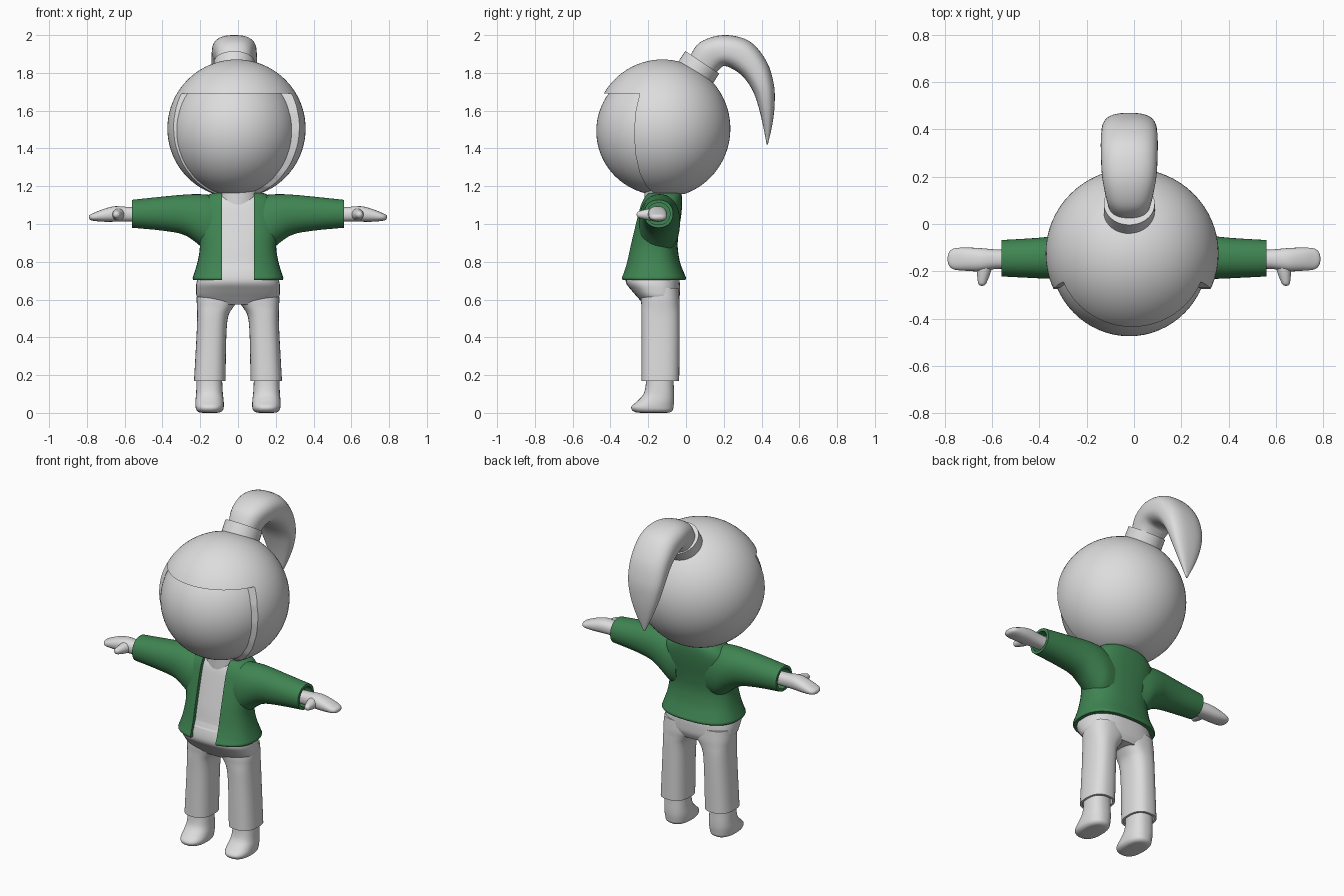
import bpy, bmesh, math
from mathutils import Vector

if "Cube" in bpy.data.objects:
    bpy.data.objects.remove(bpy.data.objects["Cube"])


def material(name, rgb):
    m = bpy.data.materials.new(name)
    m.diffuse_color = (*rgb, 1)
    m.use_nodes = True
    m.node_tree.nodes["Principled BSDF"].inputs["Base Color"].default_value = m.diffuse_color
    return m


GREY = material("light grey", (0.72, 0.72, 0.72))
GREEN = material("jacket green", (0.05, 0.235, 0.085))


def finish(ob, mat, angle=40):
    ob.data.materials.clear()
    ob.data.materials.append(mat)
    bpy.ops.object.select_all(action='DESELECT')
    ob.select_set(True)
    bpy.context.view_layer.objects.active = ob
    bpy.ops.object.shade_smooth_by_angle(angle=math.radians(angle))
    return ob


def from_bmesh(name, bm):
    bmesh.ops.recalc_face_normals(bm, faces=bm.faces)
    me = bpy.data.meshes.new(name)
    bm.to_mesh(me)
    bm.free()
    ob = bpy.data.objects.new(name, me)
    bpy.context.collection.objects.link(ob)
    return ob


def smooth_rings(rings, steps):
    """Catmull-Rom interpolation of (centre, u, v) rings."""
    out = []
    for i in range(len(rings) - 1):
        a, b = rings[max(i - 1, 0)], rings[i]
        c, d = rings[i + 1], rings[min(i + 2, len(rings) - 1)]
        for s in range(steps):
            t = s / steps
            out.append([0.5 * (2 * q + (r - p) * t + (2 * p - 5 * q + 4 * r - w) * t * t
                               + (3 * q - p - 3 * r + w) * t ** 3)
                        for p, q, r, w in zip(a, b, c, d)])
    return out + [rings[-1]]


def loft(name, rings, mat, power=2.3, steps=4, sides=40, lip=None):
    rings = smooth_rings(rings, steps)
    if lip:  # turn the last ring inward to leave a hollow opening
        c, u, v = rings[-1]
        k = 1 - lip[0] / min(u.length, v.length)
        rings += [[c, u * k, v * k], [c + Vector(lip[1]), u * k, v * k]]
    bm = bmesh.new()
    loops = []
    for c, u, v in rings:
        row = []
        for i in range(sides):
            a = 2 * math.pi * i / sides
            x, y = math.cos(a), math.sin(a)
            x = math.copysign(abs(x) ** (2 / power), x)
            y = math.copysign(abs(y) ** (2 / power), y)
            row.append(bm.verts.new(c + u * x + v * y))
        loops.append(row)
    for r, s in zip(loops, loops[1:]):
        for i in range(sides):
            j = (i + 1) % sides
            bm.faces.new((r[i], r[j], s[j], s[i]))
    bm.faces.new(loops[0])
    bm.faces.new(loops[-1])
    return finish(from_bmesh(name, bm), mat)


def zring(z, x0, x1, y0, y1):
    return [Vector(((x0 + x1) / 2, (y0 + y1) / 2, z)),
            Vector(((x1 - x0) / 2, 0, 0)), Vector((0, (y1 - y0) / 2, 0))]


def xring(x, y0, y1, z0, z1):
    return [Vector((x, (y0 + y1) / 2, (z0 + z1) / 2)),
            Vector((0, (y1 - y0) / 2, 0)), Vector((0, 0, (z1 - z0) / 2))]


def cut(ob, profile, half_width, mat):
    """Subtract a side-profile prism running along x."""
    bm = bmesh.new()
    ends = [[bm.verts.new((s * half_width, y, z)) for y, z in profile] for s in (-1, 1)]
    n = len(profile)
    for e in ends:
        bm.faces.new(e)
    for i in range(n):
        j = (i + 1) % n
        bm.faces.new((ends[0][i], ends[0][j], ends[1][j], ends[1][i]))
    cutter = from_bmesh("cutter", bm)
    cutter.hide_render = True
    mod = ob.modifiers.new("cut", 'BOOLEAN')
    mod.object, mod.operation, mod.solver = cutter, 'DIFFERENCE', 'EXACT'
    bpy.context.view_layer.objects.active = ob
    bpy.ops.object.modifier_apply(modifier=mod.name)
    bpy.data.objects.remove(cutter)
    finish(ob, mat, 35)


def ball(name, centre, radii, mat):
    bpy.ops.mesh.primitive_uv_sphere_add(segments=64, ring_count=40, location=(0, 0, 0))
    ob = bpy.context.object
    ob.name = name
    for v in ob.data.vertices:
        v.co = Vector([c + r * k for c, r, k in zip(centre, radii, v.co)])
    return finish(ob, mat)


# Head and hair, with the hair opened around the face under a straight fringe
ball("face", (-0.02, -0.13, 1.492), (0.335, 0.345, 0.34), GREY)
hair = ball("hair", (-0.008, -0.125, 1.505), (0.366, 0.36, 0.366), GREY)
cut(hair, [(-0.6, 1.69), (-0.245, 1.69), (-0.268, 1.59), (-0.275, 1.48), (-0.268, 1.37),
           (-0.245, 1.27), (-0.21, 1.2), (-0.17, 1.16), (0.4, 1.16), (0.4, 1.0), (-0.6, 1.0)],
    0.6, GREY)

# Hair tie
axis = Vector((0, 0.55, 0.835))
side = Vector((0, 0.835, -0.55))
mid = Vector((-0.02, 0.066, 1.825))
loft("hair_tie", [[mid + axis * d, Vector((0.108, 0, 0)), side * 0.108] for d in (-0.05, 0.037)],
     GREY, power=2, steps=1)

# Ponytail: centre y, centre z, half thickness, half width
tail = [(0.08, 1.83, 0.08, 0.085), (0.125, 1.89, 0.088, 0.1), (0.2, 1.918, 0.082, 0.115),
        (0.29, 1.895, 0.086, 0.12), (0.365, 1.82, 0.074, 0.12), (0.41, 1.72, 0.058, 0.113),
        (0.427, 1.62, 0.042, 0.09), (0.432, 1.52, 0.024, 0.052), (0.43, 1.42, 0.003, 0.004)]
rings = []
for i, (y, z, t, w) in enumerate(tail):
    a, b = tail[max(i - 1, 0)], tail[min(i + 1, len(tail) - 1)]
    d = Vector((0, b[0] - a[0], b[1] - a[1])).normalized()
    rings.append([Vector((-0.02, y, z)), Vector((w, 0, 0)), Vector((0, d.z, -d.y)) * t])
loft("ponytail", rings, GREY, power=2.5, steps=5)

# Neck
loft("neck", [zring(1.08, -0.11, 0.11, -0.22, -0.04), zring(1.22, -0.11, 0.11, -0.22, -0.04)],
     GREY, power=2, steps=1)

# Jacket body, split down the front, over a shirt: z, half width, front y, back y
torso = [(1.165, 0.13, -0.205, -0.03), (1.15, 0.165, -0.22, -0.022), (1.11, 0.205, -0.24, -0.02),
         (1.05, 0.22, -0.257, -0.025), (0.96, 0.212, -0.28, -0.038), (0.88, 0.202, -0.3, -0.044),
         (0.8, 0.214, -0.317, -0.032), (0.74, 0.232, -0.335, -0.01), (0.715, 0.24, -0.345, 0.0),
         (0.703, 0.236, -0.34, -0.004)]
jacket = loft("jacket_body", [zring(z, -h, h, f, b) for z, h, f, b in torso], GREEN,
              power=2.5, lip=(0.02, (0, 0, 0.04)))
cut(jacket, [(-0.5, 0.6), (-0.24, 0.6), (-0.24, 0.9), (-0.17, 1.14), (-0.17, 1.3), (-0.5, 1.3)],
    0.085, GREEN)
loft("shirt", [zring(z - 0.008, 0.025 - h, h - 0.025, f + 0.02, b - 0.02)
               for z, h, f, b in torso[:7]] + [zring(0.765, -0.195, 0.195, -0.31, -0.045)],
     GREY, power=2.6)

# Hips
loft("hips", [zring(0.8, -0.185, 0.185, -0.295, -0.06), zring(0.74, -0.205, 0.205, -0.315, -0.04),
              zring(0.69, -0.22, 0.22, -0.318, -0.033), zring(0.65, -0.222, 0.222, -0.29, -0.032),
              zring(0.61, -0.215, 0.215, -0.255, -0.035), zring(0.575, -0.17, 0.17, -0.225, -0.05)],
     GREY, power=2.6)


def mirrored(rings, s):
    return [[Vector((c.x * s, c.y, c.z)), u, v] for c, u, v in rings]


for s, tag in ((-1, "left"), (1, "right")):
    # Sleeve widening into the jacket side
    sleeve = [xring(0.1, -0.24, -0.04, 0.84, 1.145), xring(0.16, -0.25, -0.032, 0.85, 1.155),
              xring(0.22, -0.245, -0.035, 0.9, 1.158), xring(0.29, -0.235, -0.045, 0.944, 1.155),
              xring(0.4, -0.23, -0.058, 0.965, 1.145), xring(0.56, -0.222, -0.068, 0.98, 1.128)]
    loft("sleeve_" + tag, mirrored(sleeve, s), GREEN, power=2.1, lip=(0.016, (-0.05 * s, 0, 0)))

    # Hand and thumb
    hand = [xring(0.49, -0.19, -0.11, 1.012, 1.085), xring(0.58, -0.19, -0.108, 1.012, 1.09),
            xring(0.65, -0.2, -0.102, 1.012, 1.094), xring(0.71, -0.198, -0.1, 1.012, 1.08),
            xring(0.76, -0.193, -0.103, 1.016, 1.06), xring(0.782, -0.178, -0.118, 1.022, 1.05),
            xring(0.789, -0.155, -0.141, 1.033, 1.041)]
    loft("hand_" + tag, mirrored(hand, s), GREY, sides=28)
    thumb = [(0.63, -0.16, 0.035), (0.635, -0.2, 0.03), (0.64, -0.235, 0.022),
             (0.643, -0.255, 0.015), (0.643, -0.262, 0.003)]
    loft("thumb_" + tag, [[Vector((x * s, y, 1.05)), Vector((r, 0, 0)), Vector((0, 0, r))]
                          for x, y, r in thumb], GREY, power=2, sides=20)

    # Trouser leg with an open cuff
    leg = [zring(0.66, -0.01, 0.215, -0.235, -0.04), zring(0.6, -0.005, 0.219, -0.238, -0.035),
           zring(0.56, 0.025, 0.217, -0.236, -0.035), zring(0.51, 0.052, 0.216, -0.236, -0.034),
           zring(0.4, 0.062, 0.22, -0.235, -0.034), zring(0.168, 0.066, 0.233, -0.236, -0.036)]
    if s < 0:
        leg = [[Vector((-c.x, c.y, c.z)), u, v] for c, u, v in leg]
    loft("trouser_leg_" + tag, leg, GREY, power=2.5, lip=(0.012, (0, 0, 0.04)))

    # Foot
    foot = [zring(0.22, 0.085, 0.218, -0.21, -0.065), zring(0.15, 0.083, 0.22, -0.213, -0.065),
            zring(0.1, 0.08, 0.222, -0.225, -0.063), zring(0.065, 0.076, 0.225, -0.255, -0.063),
            zring(0.035, 0.075, 0.225, -0.288, -0.066), zring(0.015, 0.08, 0.22, -0.286, -0.07),
            zring(0.003, 0.095, 0.205, -0.265, -0.085), zring(0.0, 0.12, 0.18, -0.23, -0.11)]
    loft("foot_" + tag, mirrored(foot, s), GREY, power=2.4)
